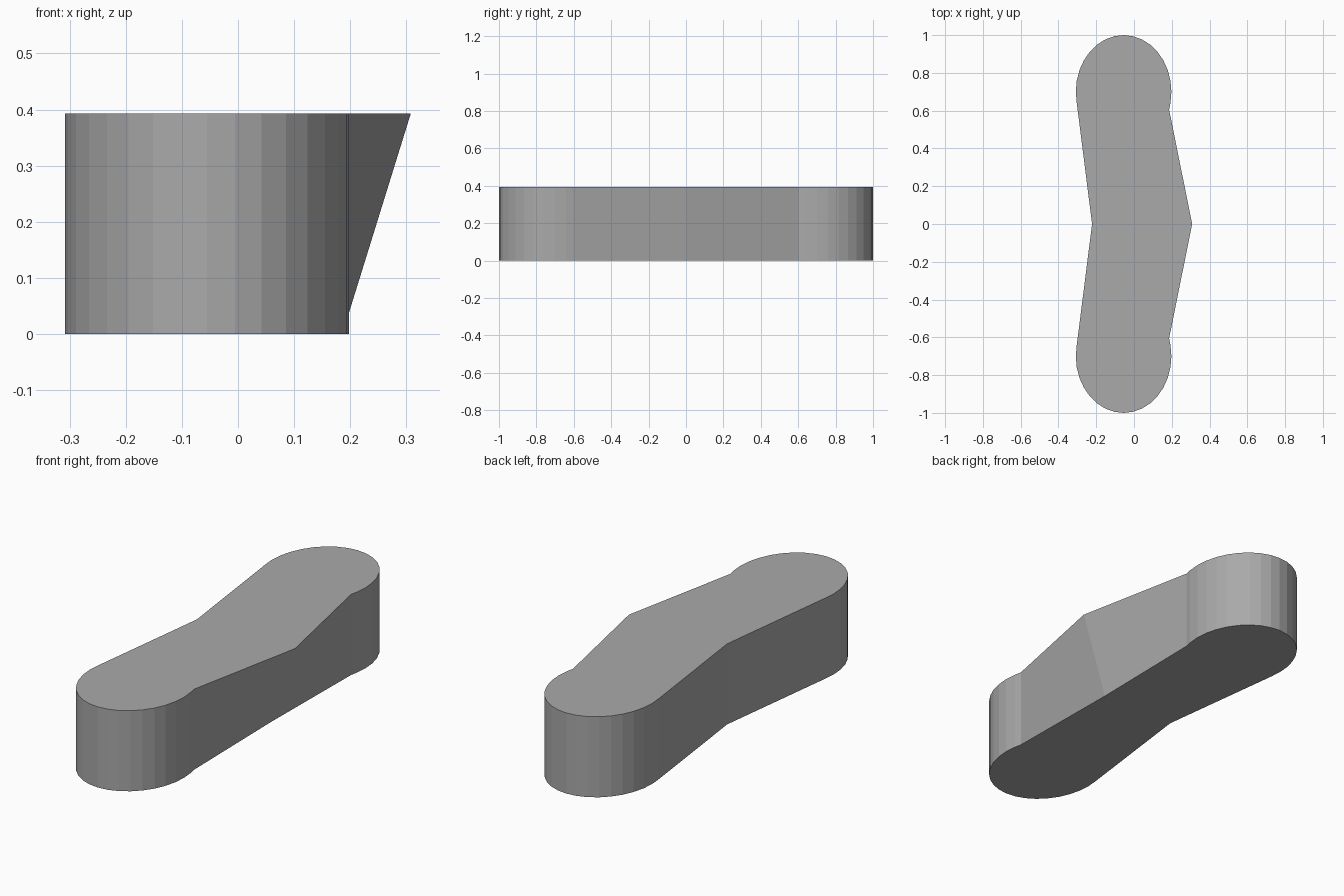
import bpy, bmesh, math

if "Cube" in bpy.data.objects:
    bpy.data.objects.remove(bpy.data.objects["Cube"])

H = 0.393                      # height
CX, CY = -0.055, 0.70          # centre of the rounded end
RX, RY = 0.253, 0.30           # radii of the rounded end
STEP = math.radians(11.25)     # 32-sided ends

grey = bpy.data.materials.new("mid_grey")
grey.diffuse_color = (0.4, 0.4, 0.4, 1)
grey.use_nodes = True
grey.node_tree.nodes["Principled BSDF"].inputs["Base Color"].default_value = grey.diffuse_color


def end_arc():
    """Back rounded end, from the right waist corner round to the left side."""
    pts = [(0.186, 0.605)]
    for i in range(-1, 18):
        a = i * STEP
        pts.append((CX + RX * math.cos(a), CY + RY * math.sin(a)))
    return pts


def outline(bulge_x):
    """Full outline; bulge_x is the middle point of the right side."""
    back = end_arc()
    front = [(x, -y) for x, y in reversed(back)]
    return [(bulge_x, 0)] + back + [(-0.222, 0)] + front


# Bent block: the right side leans outward towards the top
bm = bmesh.new()
low = [bm.verts.new((x, y, 0)) for x, y in outline(0.178)]
top = [bm.verts.new((x, y, H)) for x, y in outline(0.308)]
n = len(low)
for i in range(n):
    j = (i + 1) % n
    bm.faces.new((low[i], low[j], top[j], top[i]))
bm.faces.new(top)
bm.faces.new(low[::-1])
bmesh.ops.recalc_face_normals(bm, faces=bm.faces)

mesh = bpy.data.meshes.new("bent_block")
bm.to_mesh(mesh)
bm.free()
mesh.materials.append(grey)
bpy.context.collection.objects.link(bpy.data.objects.new("bent_block", mesh))
